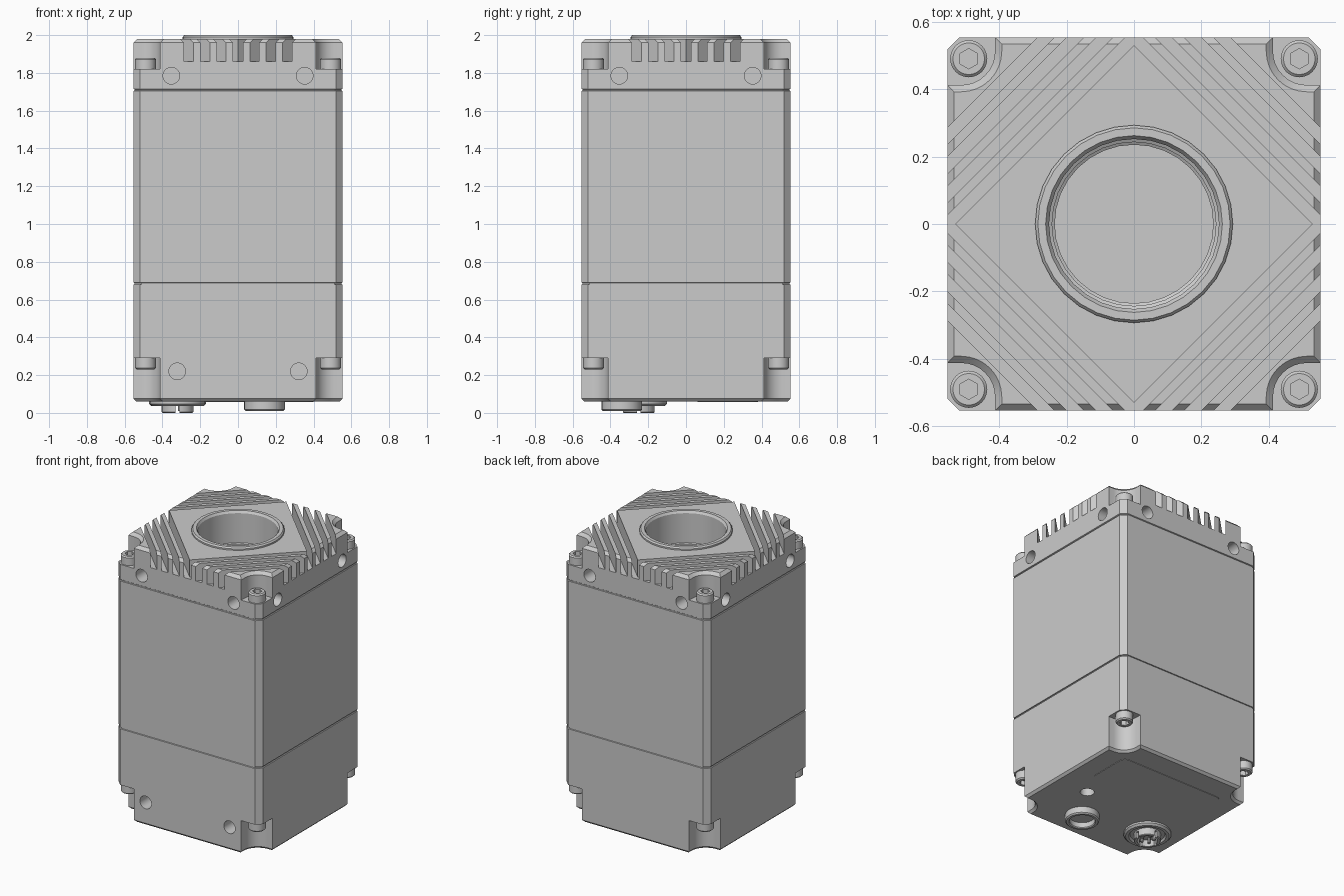
import bpy, bmesh
from math import sin, cos, pi, radians, sqrt
from mathutils import Matrix, Vector

if "Cube" in bpy.data.objects:
    bpy.data.objects.remove(bpy.data.objects["Cube"], do_unlink=True)

HALF = 0.553      # half width of the housing
CHAMFER = 0.035   # vertical corner chamfer
NOTCH = 0.412     # where the screw pockets begin
POCKET_R = 0.1    # pocket inner radius
SCREW = 0.49      # screw offset from the centre

GREY = (0.6, 0.6, 0.6, 1)
metal = bpy.data.materials.new("grey metal")
metal.use_nodes = True
metal.diffuse_color = GREY
metal.node_tree.nodes["Principled BSDF"].inputs["Base Color"].default_value = GREY


def make(name, bm):
    bmesh.ops.recalc_face_normals(bm, faces=bm.faces)
    mesh = bpy.data.meshes.new(name)
    bm.to_mesh(mesh)
    bm.free()
    mesh.materials.append(metal)
    ob = bpy.data.objects.new(name, mesh)
    bpy.context.collection.objects.link(ob)
    return ob


def outline(inset, notched):
    """Square plan with chamfered or pocketed corners."""
    h, pts = HALF - inset, []
    if notched:
        n, c, r = NOTCH - inset, NOTCH + POCKET_R, POCKET_R + inset
        corner = [(h, n)]
        for i in range(9):
            a = 1.5 * pi - i * pi / 16
            corner.append((c + r * cos(a), c + r * sin(a)))
        corner.append((n, h))
    else:
        corner = [(h, h - CHAMFER), (h - CHAMFER, h)]
    for q in range(4):
        rot = Matrix.Rotation(q * pi / 2, 2)
        pts += [rot @ Vector(p) for p in corner]
    return pts


def skin(bm, rings):
    """Bridge equal rings of vertices."""
    for a, b in zip(rings, rings[1:]):
        for i in range(len(a)):
            j = (i + 1) % len(a)
            bm.faces.new((a[i], a[j], b[j], b[i]))


def stack(name, layers, notched=False):
    """Solid lofted through (height, inset) layers."""
    bm = bmesh.new()
    rings = [[bm.verts.new((p.x, p.y, z)) for p in outline(d, notched)] for z, d in layers]
    skin(bm, rings)
    bm.faces.new(rings[0])
    bm.faces.new(rings[-1])
    return make(name, bm)


def lathe(name, profile, at=(0, 0), segs=24):
    """Turned part from (radius, height) points, capped at both ends."""
    bm = bmesh.new()
    rings = [[bm.verts.new((at[0] + r * cos(2 * pi * i / segs),
                            at[1] + r * sin(2 * pi * i / segs), z)) for i in range(segs)]
             for r, z in profile]
    skin(bm, rings)
    bm.faces.new(rings[0])
    bm.faces.new(rings[-1])
    return make(name, bm)


def add_cylinder(bm, r, depth, matrix, segs=24):
    bmesh.ops.create_cone(bm, cap_ends=True, segments=segs, radius1=r, radius2=r,
                          depth=depth, matrix=matrix)


def add_box(bm, size, matrix):
    bmesh.ops.create_cube(bm, size=1, matrix=matrix @ Matrix.Diagonal((*size, 1)))


def cut(targets, cutter):
    """Subtract the cutter, then throw it away."""
    for ob in targets:
        mod = ob.modifiers.new("cut", 'BOOLEAN')
        mod.object, mod.solver, mod.use_self = cutter, 'EXACT', True
        dg = bpy.context.evaluated_depsgraph_get()
        mesh = bpy.data.meshes.new_from_object(ob.evaluated_get(dg))
        ob.modifiers.clear()
        ob.data = mesh
    bpy.data.objects.remove(cutter, do_unlink=True)


# Housing, with seam grooves between its sections
bottom_cover = stack("bottom_cover", [(0.06, 0.015), (0.075, 0), (0.29, 0)], True)
stack("main_housing", [(0.29, 0), (0.679, 0), (0.681, 0.006), (0.688, 0.006), (0.69, 0),
                       (1.705, 0), (1.707, 0.006), (1.712, 0.006)])
cap_base = stack("cap_base", [(1.712, 0.006), (1.716, 0), (1.82, 0)])
cap_top = stack("cap_top", [(1.82, 0), (1.96, 0), (1.98, 0.02)], True)

# Lens bore
bm = bmesh.new()
add_cylinder(bm, 0.262, 0.6, Matrix.Translation((0, 0, 1.73 + 0.3)), 32)
cut([cap_base, cap_top], make("bore_cutter", bm))

# Diagonal cooling grooves
bm = bmesh.new()
for q in range(4):
    turn = Matrix.Rotation(radians(45 + 90 * q), 4, 'Z')
    for i in range(4):
        dist = (0.554 + 0.0865 * i) / sqrt(2)
        add_box(bm, (0.035, 1.2, 0.3), turn @ Matrix.Translation((dist, 0, 1.86 + 0.15)))
cut([cap_top], make("groove_cutter", bm))

# Mounting holes on all sides of the cap, and two at the front below
bm = bmesh.new()
for q in range(4):
    turn = Matrix.Rotation(q * pi / 2, 4, 'Z')
    for s in (-1, 1):
        add_cylinder(bm, 0.044, 0.2, turn @ Matrix.Translation((s * 0.353, -HALF, 1.785))
                     @ Matrix.Rotation(pi / 2, 4, 'X'))
cut([cap_base, cap_top], make("cap_hole_cutter", bm))
bm = bmesh.new()
for s in (-1, 1):
    add_cylinder(bm, 0.044, 0.2, Matrix.Translation((s * 0.322, -HALF, 0.22))
                 @ Matrix.Rotation(pi / 2, 4, 'X'))
add_cylinder(bm, 0.045, 0.12, Matrix.Translation((0.3, -0.1, 0.06)))
cut([bottom_cover], make("cover_hole_cutter", bm))

# Lens mount ring
lathe("lens_mount", [(0.27, 1.735), (0.27, 1.97), (0.293, 1.97), (0.293, 1.99), (0.285, 2.0),
                     (0.262, 2.0), (0.252, 1.985), (0.252, 1.78), (0.243, 1.775),
                     (0.243, 1.755), (0.235, 1.75), (0.235, 1.735)], segs=32)

# Socket screws in the eight corner pockets
screw = lathe("corner_screw", [(0.055, 0), (0.055, 0.052), (0.047, 0.06)])
bm = bmesh.new()
add_cylinder(bm, 0.03, 0.06, Matrix.Translation((0, 0, 0.06)), 6)
cut([screw], make("socket_cutter", bm))
for z, tilt, label in ((1.82, 0, "top"), (0.29, pi, "bottom")):
    for sx in (-1, 1):
        for sy in (-1, 1):
            ob = bpy.data.objects.new(label + "_screw", screw.data)
            ob.location = (sx * SCREW, sy * SCREW, z)
            ob.rotation_euler.x = tilt
            bpy.context.collection.objects.link(ob)
bpy.data.objects.remove(screw, do_unlink=True)

# Plain round connector underneath
lathe("round_connector", [(0.108, 0.07), (0.108, 0.018), (0.1, 0.01), (0.085, 0.01),
                          (0.08, 0.016), (0.08, 0.05)], (0.14, -0.34))

# Pin connector underneath
PLUG = (-0.32, -0.25)
lathe("plug_flange", [(0.15, 0.07), (0.15, 0.048), (0.138, 0.036), (0.118, 0.036),
                      (0.11, 0.05)], PLUG)
barrel = lathe("plug_barrel", [(0.085, 0.055), (0.085, 0.004), (0.081, 0), (0.065, 0),
                               (0.065, 0.045)], PLUG)
bm = bmesh.new()
add_box(bm, (0.02, 0.3, 0.06), Matrix.Translation((*PLUG, 0.01)))
add_box(bm, (0.3, 0.02, 0.06), Matrix.Translation((*PLUG, 0.01)))
cut([barrel], make("slot_cutter", bm))
bm = bmesh.new()
for i in range(5):
    a = 2 * pi * i / 5
    add_cylinder(bm, 0.011, 0.05, Matrix.Translation(
        (PLUG[0] + 0.04 * cos(a), PLUG[1] + 0.04 * sin(a), 0.035)), 10)
make("plug_pins", bm)

# Thin label plate underneath
bm = bmesh.new()
add_box(bm, (0.8, 0.32, 0.004), Matrix.Translation((0, 0.22, 0.059)))
corners = [e for e in bm.edges if abs(e.verts[0].co.z - e.verts[1].co.z) > 0.001]
bmesh.ops.bevel(bm, geom=corners, offset=0.04, segments=4, affect='EDGES', profile=0.5)
make("label_plate", bm)

# Smooth the round walls, keep the machined edges crisp
bpy.ops.object.select_all(action='DESELECT')
for ob in bpy.context.scene.objects:
    if ob.type == 'MESH':
        ob.select_set(True)
        bpy.context.view_layer.objects.active = ob
bpy.ops.object.shade_smooth_by_angle(angle=radians(30))
